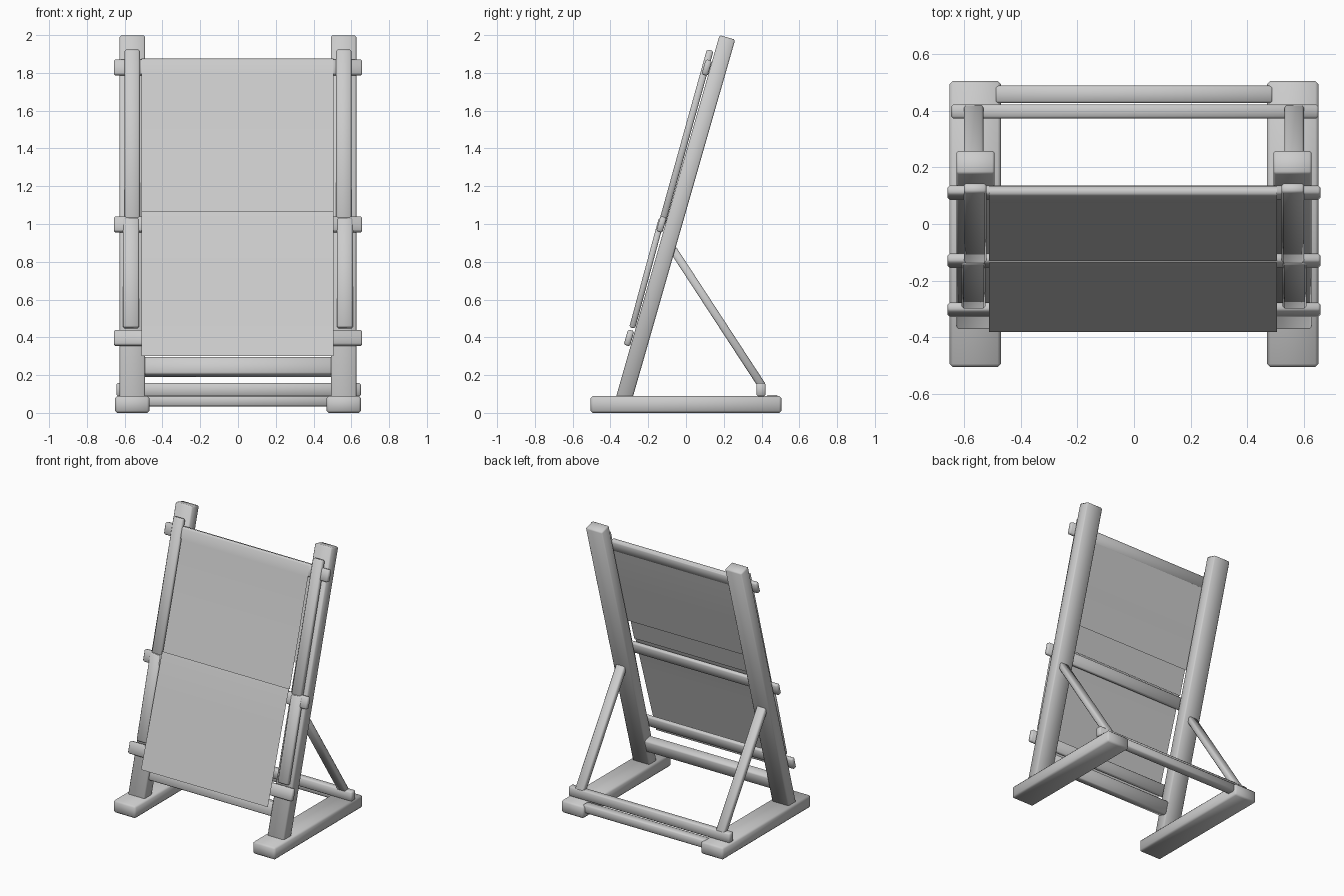
import bpy, math
from mathutils import Vector, Matrix

if "Cube" in bpy.data.objects:
    bpy.data.objects.remove(bpy.data.objects["Cube"])

LEAN = math.atan2(0.542, 1.895)  # backward lean of the frame


def box(name, center, size, tilt=0.0, roll=0.0, bevel=0.008):
    """Softly shaded timber: tilt about x, then roll about its own y."""
    bpy.ops.mesh.primitive_cube_add(size=1)
    ob = bpy.context.object
    ob.name = name
    m = Matrix.Rotation(-tilt, 4, 'X') @ Matrix.Rotation(roll, 4, 'Y')
    ob.data.transform(m @ Matrix.Diagonal((*size, 1)))
    ob.location = center
    bv = ob.modifiers.new("soft_edges", 'BEVEL')
    bv.width = bevel
    bv.segments = 1
    bpy.ops.object.shade_smooth()
    return ob


def beam(name, x, a, b, width, thick, roll=0.0):
    """Timber running in the yz plane from a to b."""
    (y0, z0), (y1, z1) = a, b
    length = math.hypot(y1 - y0, z1 - z0)
    return box(name, (x, (y0 + y1) / 2, (z0 + z1) / 2), (width, thick, length),
               math.atan2(y1 - y0, z1 - z0), roll)


def sheet(name, profile, x0, x1):
    """Thin cloth made by sweeping a yz profile across x."""
    verts = [(x, y, z) for y, z in profile for x in (x0, x1)]
    faces = [(2 * i, 2 * i + 1, 2 * i + 3, 2 * i + 2) for i in range(len(profile) - 1)]
    me = bpy.data.meshes.new(name)
    me.from_pydata(verts, [], faces)
    ob = bpy.data.objects.new(name, me)
    bpy.context.collection.objects.link(ob)
    for p in me.polygons:
        p.use_smooth = True
    return ob


for side, s in (("left", -1), ("right", 1)):
    # Ground runner, leaning post and rear brace
    box(f"{side}_foot", (s * 0.56, 0, 0.045), (0.182, 1.01, 0.09), bevel=0.012)
    beam(f"{side}_post", s * 0.559, (-0.33, 0.07), (0.219, 1.988), 0.135, 0.086)
    beam(f"{side}_brace", s * 0.565, (-0.072, 0.87), (0.405, 0.14), 0.07, 0.042)
    # Two thin rails clamping the cloth
    beam(f"{side}_upper_rail", s * 0.56, (0.128, 1.92), (-0.128, 1.0), 0.08, 0.036)
    beam(f"{side}_lower_rail", s * 0.566, (-0.128, 1.03), (-0.285, 0.45), 0.085, 0.032)

# Cross bars carrying the cloth
for name, y, z in (("top", 0.11, 1.828), ("middle", -0.13, 0.998), ("lower", -0.302, 0.397)):
    box(f"{name}_crossbar", (0, y, z), (1.315, 0.034, 0.084), LEAN)

# Bars joining posts and feet
box("post_stretcher", (0, -0.275, 0.243), (1.0, 0.07, 0.095), LEAN)
box("rear_crossbar", (0.003, 0.397, 0.123), (1.295, 0.05, 0.07))
box("foot_stretcher", (0, 0.457, 0.065), (0.98, 0.062, 0.06))

# Cloth: upper sheet folds over the top bar and hangs behind it
sheet("upper_cloth", [(-0.128, 1.06), (-0.02, 1.43), (0.08, 1.79), (0.098, 1.865),
                      (0.108, 1.876), (0.132, 1.868), (0.118, 1.80), (0.03, 1.50),
                      (-0.05, 1.22)], -0.512, 0.505)
sheet("lower_cloth", [(-0.38, 0.30), (-0.30, 0.55), (-0.222, 0.80), (-0.146, 1.04),
                      (-0.136, 1.065)], -0.512, 0.505)
